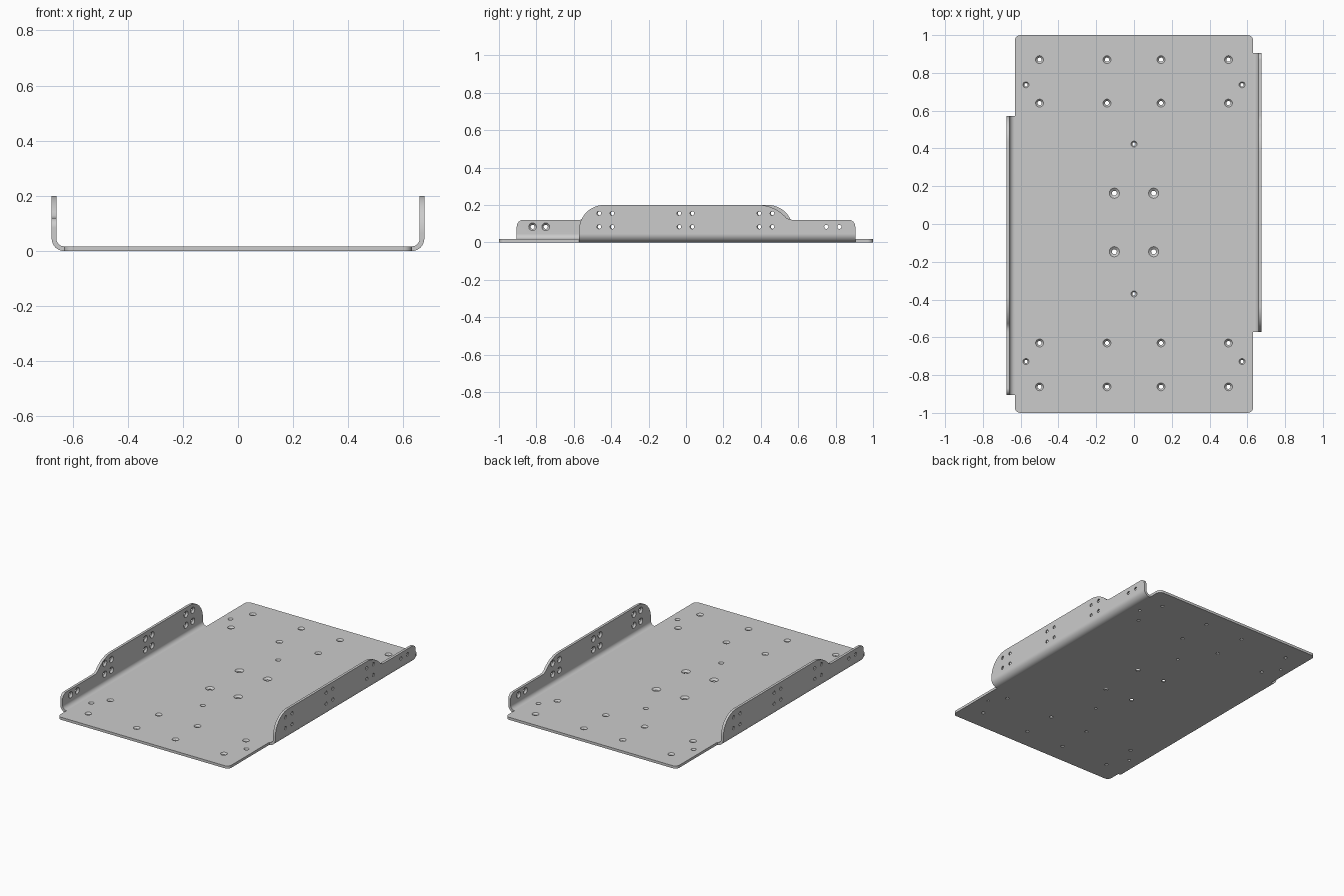
import bpy, bmesh, math
from mathutils import Matrix, Vector

if "Cube" in bpy.data.objects:
    bpy.data.objects.remove(bpy.data.objects["Cube"])

T = 0.017            # sheet thickness
BX, BR = 0.631, 0.045  # bend start and outer bend radius
OX = BX + BR         # outer flange face
HALF_TURN = Matrix.Rotation(math.pi, 4, 'Z')


def arc(cx, cy, r, a0, a1, n=8):
    return [(cx + r * math.cos(math.radians(a0 + (a1 - a0) * i / n)),
             cy + r * math.sin(math.radians(a0 + (a1 - a0) * i / n))) for i in range(n + 1)]


def add_prism(bm, pts, to3d, direction):
    face = bm.faces.new([bm.verts.new(to3d(*p)) for p in pts])
    ext = bmesh.ops.extrude_face_region(bm, geom=[face])
    verts = [g for g in ext['geom'] if isinstance(g, bmesh.types.BMVert)]
    bmesh.ops.translate(bm, verts=verts, vec=direction)


def add_hole(bm, mat, r_in, r_out, n=24):
    # countersunk drill: local z = 0 is the outer skin, z = T the countersunk skin
    depth = 0.011
    slope = (r_out - r_in) / depth
    prof = [(r_in, -0.01), (r_in, T - depth), (r_out + slope * 0.006, T + 0.006)]
    rings = [[bm.verts.new(mat @ Vector((r * math.cos(2 * math.pi * i / n),
                                         r * math.sin(2 * math.pi * i / n), z)))
              for i in range(n)] for r, z in prof]
    for a, b in zip(rings, rings[1:]):
        for i in range(n):
            j = (i + 1) % n
            bm.faces.new((a[i], a[j], b[j], b[i]))
    bm.faces.new(rings[0][::-1])
    bm.faces.new(rings[-1])


def make_object(name, bm):
    bmesh.ops.recalc_face_normals(bm, faces=bm.faces[:])
    me = bpy.data.meshes.new(name)
    bm.to_mesh(me)
    bm.free()
    ob = bpy.data.objects.new(name, me)
    bpy.context.collection.objects.link(ob)
    return ob


def cut(target, bm):
    cutter = make_object("cutter", bm)
    cutter.hide_render = True
    mod = target.modifiers.new("cut", 'BOOLEAN')
    mod.operation, mod.solver, mod.object = 'DIFFERENCE', 'EXACT', cutter
    bpy.context.view_layer.objects.active = target
    bpy.ops.object.modifier_apply(modifier=mod.name)
    bpy.data.objects.remove(cutter)


# folded sheet: U-shaped section swept along y
half = arc(BX, BR, BR, -90, 0) + [(OX, 0.25), (OX - T, 0.25)] + arc(BX, BR, BR - T, 0, -90)
n = len(half)
section = half + [(-x, z) for x, z in reversed(half)]
bm = bmesh.new()
add_prism(bm, section, lambda x, z: (x, -1, z), (0, 2, 0))
tray = make_object("mounting_tray", bm)

# flange outlines: remove everything outside the profile on both sides
profile = ([(-0.572, -0.1)] + arc(-0.437, 0.065, 0.135, 180, 90, 12)
           + arc(0.385, 0.0, 0.2, 90, 40, 10) + [(0.555, 0.1215), (0.575, 0.12)]
           + arc(0.87, 0.085, 0.035, 90, 0, 6) + [(0.905, -0.1)])
outside = [(-1.1, -0.1)] + profile + [(1.1, -0.1), (1.1, 0.3), (-1.1, 0.3)]
bm = bmesh.new()
add_prism(bm, outside, lambda y, z: (BX, y, z), (0.2, 0, 0))
bmesh.ops.recalc_face_normals(bm, faces=bm.faces[:])
dup = bmesh.ops.duplicate(bm, geom=bm.verts[:] + bm.edges[:] + bm.faces[:])
bmesh.ops.transform(bm, matrix=HALF_TURN,
                    verts=[g for g in dup['geom'] if isinstance(g, bmesh.types.BMVert)])
cut(tray, bm)

# rounded plate corners
R = 0.03
spandrel = arc(BX - R, 1 - R, R, 0, 90, 6) + [(BX - R, 1.05), (BX + 0.05, 1.05), (BX + 0.05, 1 - R)]
bm = bmesh.new()
for sx in (1, -1):
    for sy in (1, -1):
        add_prism(bm, spandrel, lambda x, y: (sx * x, sy * y, -0.05), (0, 0, 0.15))
cut(tray, bm)

# plate holes
bm = bmesh.new()
holes = [(x, y, 0.011, 0.021) for x in (-0.5, -0.143, 0.143, 0.5) for y in (0.87, 0.64, -0.63, -0.862)]
holes += [(x, y, 0.009, 0.016) for x in (-0.572, 0.572) for y in (0.737, -0.728)]
holes += [(0, y, 0.009, 0.016) for y in (0.423, -0.37)]
holes += [(x, y, 0.013, 0.027) for x in (-0.104, 0.104) for y in (0.163, -0.147)]
for x, y, ri, ro in holes:
    add_hole(bm, Matrix.Translation((x, y, 0)), ri, ro)

# flange holes, countersunk on the inside, repeated by a half turn
side = [(y, z) for y in (-0.465, -0.395, -0.037, 0.033, 0.391, 0.461) for z in (0.083, 0.155)]
side += [(0.75, 0.083), (0.82, 0.083)]
for y, z in side:
    m = Matrix.Translation((OX, y, z)) @ Matrix.Rotation(-math.pi / 2, 4, 'Y')
    add_hole(bm, m, 0.011, 0.021)
    add_hole(bm, HALF_TURN @ m, 0.011, 0.021)
cut(tray, bm)

# smooth bends and holes, crisp sheet edges
bpy.ops.object.select_all(action='DESELECT')
tray.select_set(True)
bpy.context.view_layer.objects.active = tray
bpy.ops.object.shade_smooth_by_angle(angle=math.radians(30))
wn = tray.modifiers.new("weighted_normals", 'WEIGHTED_NORMAL')
wn.keep_sharp = True
